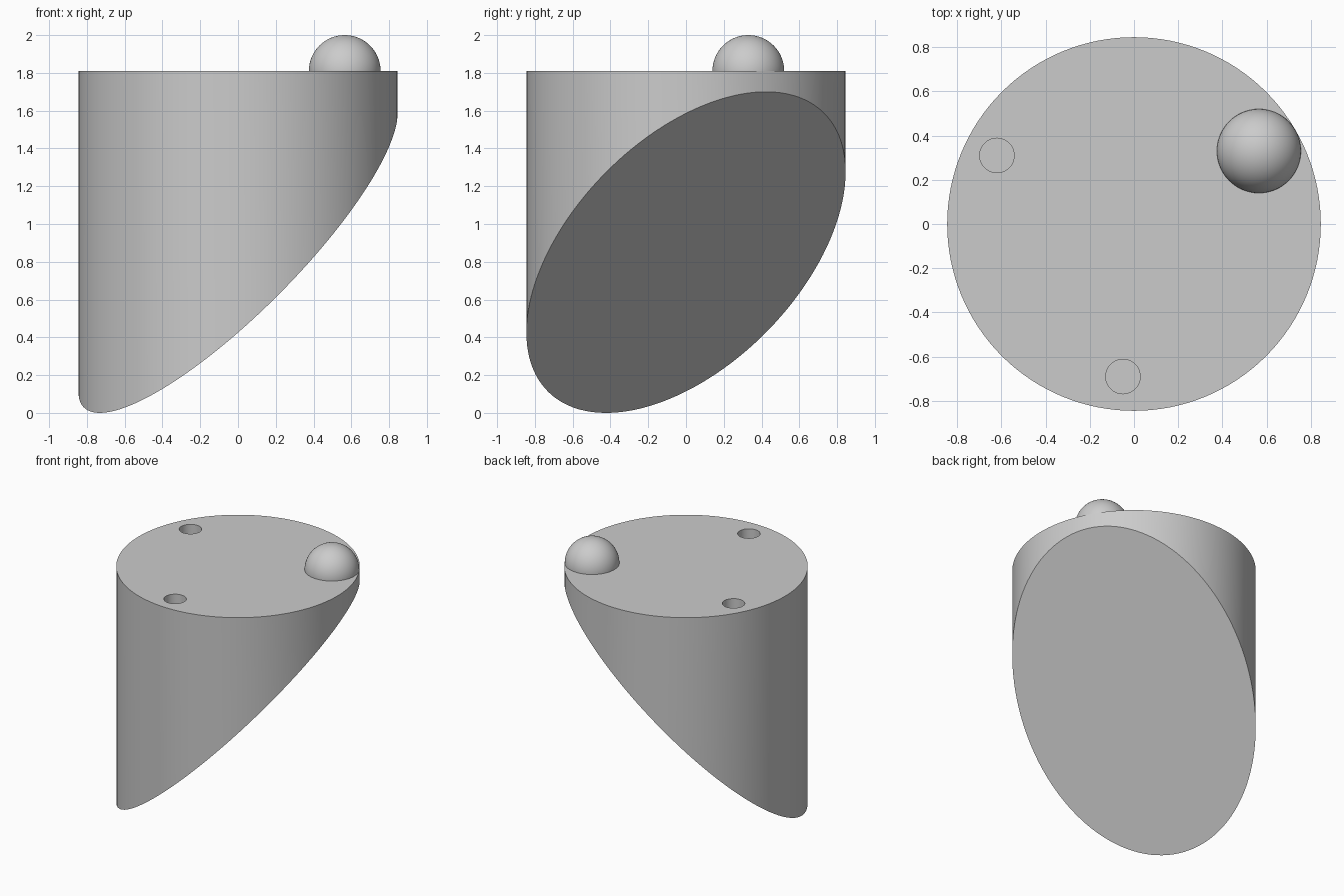
import bpy
import math
from mathutils import Vector

RADIUS, TOP, MID = 0.845, 1.81, 0.85

if "Cube" in bpy.data.objects:
    bpy.data.objects.remove(bpy.data.objects["Cube"], do_unlink=True)

grey = bpy.data.materials.new("plain grey")
grey.use_nodes = True
colour = (0.6, 0.6, 0.6, 1)
grey.diffuse_color = colour
grey.node_tree.nodes["Principled BSDF"].inputs["Base Color"].default_value = colour


def cylinder(name, radius, bottom, top, x=0, y=0, sides=128):
    bpy.ops.mesh.primitive_cylinder_add(
        vertices=sides, radius=radius, depth=top - bottom,
        location=(x, y, (top + bottom) / 2))
    obj = bpy.context.object
    obj.name = name
    bpy.ops.object.transform_apply()
    return obj


def keep_above(obj, point, normal):
    """Slice the mesh with a plane, keep the normal's side and cap the cut."""
    bpy.context.view_layer.objects.active = obj
    bpy.ops.object.mode_set(mode='EDIT')
    bpy.ops.mesh.select_all(action='SELECT')
    bpy.ops.mesh.bisect(plane_co=point, plane_no=normal,
                        use_fill=True, clear_inner=True)
    bpy.ops.object.mode_set(mode='OBJECT')


def finish(obj):
    obj.data.materials.clear()
    obj.data.materials.append(grey)
    bpy.ops.object.select_all(action='DESELECT')
    obj.select_set(True)
    bpy.context.view_layer.objects.active = obj
    bpy.ops.object.shade_smooth_by_angle(angle=math.radians(30))


# Round body with a 45 degree slanted underside
body = cylinder("slanted_body", RADIUS, -0.5, TOP)
turn = math.radians(30)
keep_above(body, (0, 0, MID), Vector((-math.cos(turn), -math.sin(turn), RADIUS / MID)))

# Two blind sockets in the top face
for x, y in ((-0.62, 0.31), (-0.05, -0.69)):
    cutter = cylinder("socket_cutter", 0.078, TOP - 0.2, TOP + 0.1, x, y, 48)
    cutter.hide_render = True
    bpy.context.view_layer.objects.active = body
    cut = body.modifiers.new("socket", 'BOOLEAN')
    cut.operation = 'DIFFERENCE'
    cut.solver = 'EXACT'
    cut.object = cutter
    bpy.ops.object.modifier_apply(modifier=cut.name)
    bpy.data.objects.remove(cutter, do_unlink=True)
finish(body)

# Half-round knob near the rim
bpy.ops.mesh.primitive_uv_sphere_add(segments=64, ring_count=32, radius=0.19,
                                     location=(0.565, 0.33, TOP))
knob = bpy.context.object
knob.name = "dome_knob"
bpy.ops.object.transform_apply()
keep_above(knob, (0, 0, TOP - 0.005), (0, 0, 1))
finish(knob)
